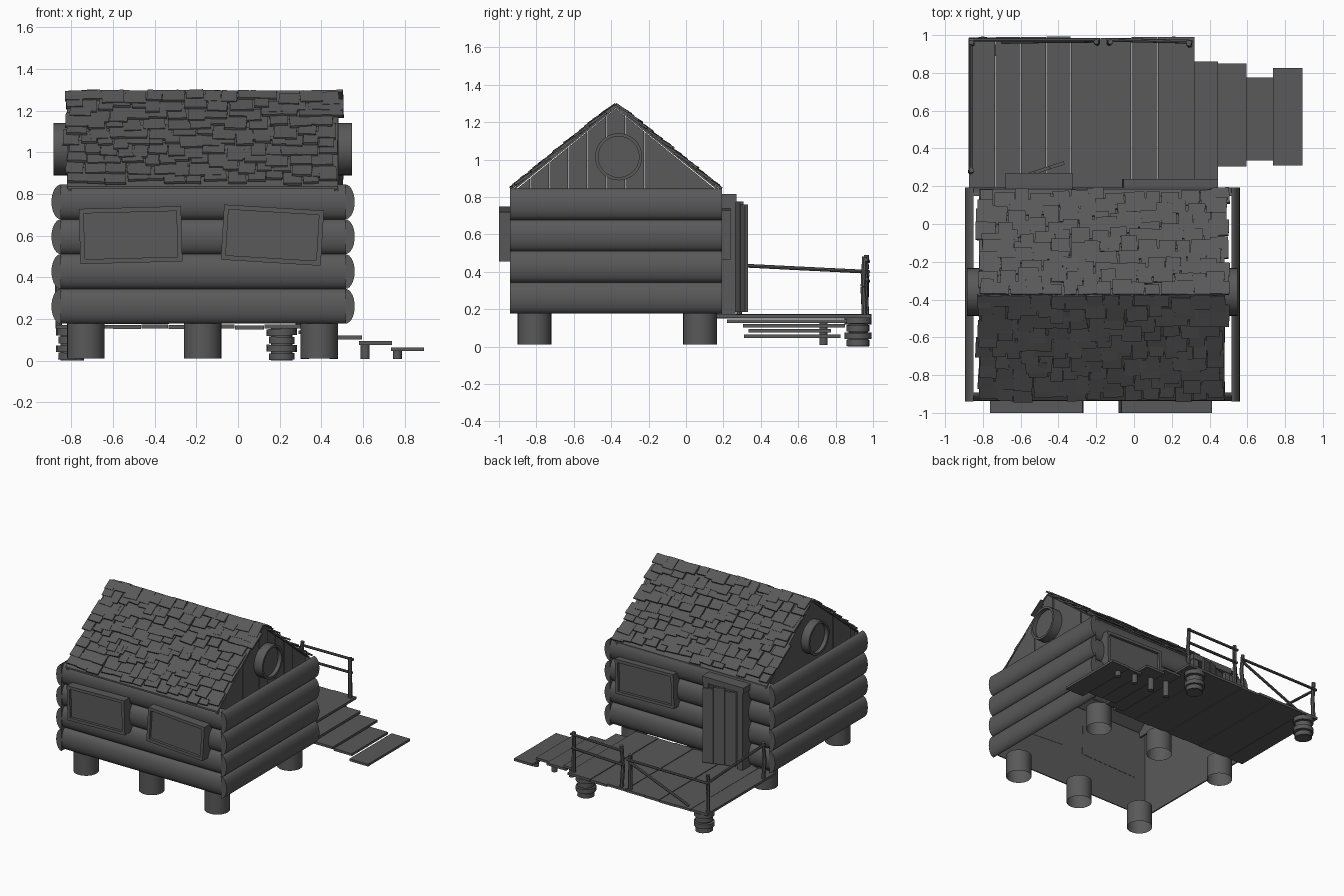
import bpy, bmesh, random
from math import sin, cos, pi, atan2, radians
from mathutils import Matrix, Vector

if "Cube" in bpy.data.objects:
    bpy.data.objects.remove(bpy.data.objects["Cube"])

random.seed(4)
dark = bpy.data.materials.new("dark_wood")
dark.diffuse_color = (0.1, 0.1, 0.1, 1)
dark.use_nodes = True
dark.node_tree.nodes["Principled BSDF"].inputs["Base Color"].default_value = dark.diffuse_color


def finish(name, bm, smooth=False):
    bmesh.ops.recalc_face_normals(bm, faces=bm.faces)
    me = bpy.data.meshes.new(name)
    bm.to_mesh(me)
    bm.free()
    me.materials.append(dark)
    ob = bpy.data.objects.new(name, me)
    bpy.context.collection.objects.link(ob)
    if smooth:
        bpy.ops.object.select_all(action='DESELECT')
        ob.select_set(True)
        bpy.context.view_layer.objects.active = ob
        bpy.ops.object.shade_smooth_by_angle(angle=radians(40))
    return ob


def add_box(bm, size, mat):
    return bmesh.ops.create_cube(bm, size=1, matrix=mat @ Matrix.Diagonal((*size, 1)))


def span(bm, x, y, z):
    """Box given by its (min, max) ranges."""
    mid = Vector([(a + b) / 2 for a, b in (x, y, z)])
    add_box(bm, [b - a for a, b in (x, y, z)], Matrix.Translation(mid))


def add_prism(bm, pts, offset):
    f = bm.faces.new([bm.verts.new(p) for p in pts])
    r = bmesh.ops.extrude_face_region(bm, geom=[f])
    bmesh.ops.translate(bm, vec=offset, verts=[v for v in r['geom'] if isinstance(v, bmesh.types.BMVert)])


def add_rod(bm, a, b, r, n=8, caps=True):
    a, b = Vector(a), Vector(b)
    q = (b - a).to_track_quat('Z', 'Y').to_matrix().to_4x4()
    bmesh.ops.create_cone(bm, cap_ends=caps, segments=n, radius1=r, radius2=r,
                          depth=(b - a).length, matrix=Matrix.Translation((a + b) / 2) @ q)


def recess(bm, direction, width, depth):
    """Sink a pane into the face that looks along direction."""
    bm.normal_update()
    f = max(bm.faces, key=lambda f: f.normal.dot(Vector(direction)))
    bmesh.ops.inset_region(bm, faces=[f], thickness=width)
    r = bmesh.ops.extrude_face_region(bm, geom=[f])
    bmesh.ops.translate(bm, vec=Vector(direction) * -depth,
                        verts=[v for v in r['geom'] if isinstance(v, bmesh.types.BMVert)])
    bmesh.ops.delete(bm, geom=[f], context='FACES')


X0, X1, Y0, Y1 = -0.85, 0.515, -0.892, 0.148
ZB, ZT, BULGE, H = 0.177, 0.845, 0.045, 0.167

# hollow cabin: half-round logs with flat inner faces, open underneath
arc = [(cos(t), sin(t)) for t in [-pi / 2 + pi * i / 14 for i in range(15)]]
bm = bmesh.new()
for k in range(4):
    zc = ZB + H * (k + 0.5)
    for base, s in ((X0, -1), (X1, 1)):
        add_prism(bm, [(base + s * BULGE * c, -0.94, zc + H / 2 * d) for c, d in arc], (0, 1.133, 0))
    for base, s in ((Y0, -1), (Y1, 1)):
        add_prism(bm, [(X0, base + s * BULGE * c, zc + H / 2 * d) for c, d in arc], (X1 - X0, 0, 0))
finish("wall_logs", bm, True)

# foundation posts, open tubes
bm = bmesh.new()
for x in (-0.73, -0.17, 0.39):
    for y in (-0.81, 0.075):
        add_rod(bm, (x, y, 0.01), (x, y, 0.18), 0.09, 32, caps=False)
finish("foundation_posts", bm, True)

# crooked windows, two in front and one behind
for name, x, y, w, tilt, d in (("front_window_left", -0.515, -0.945, 0.49, -1.5, -1),
                               ("front_window_right", 0.165, -0.945, 0.48, 3.5, -1),
                               ("back_window", 0.19, 0.182, 0.50, 1.5, 1)):
    bm = bmesh.new()
    add_box(bm, (w, 0.11, 0.265), Matrix.Translation((x, y, 0.602)) @ Matrix.Rotation(radians(tilt), 4, 'Y'))
    recess(bm, (0, d, 0), 0.032, 0.02)
    finish(name, bm)

# thin roof decks
RY, RZ, EY, EZ = -0.375, 1.285, 0.185, 0.83
HALF = EY - RY
ANG = atan2(RZ - EZ, HALF)
bm = bmesh.new()
for s in (-1, 1):
    add_prism(bm, [(-0.82, RY, RZ + 0.006), (-0.82, RY + s * HALF, EZ + 0.006),
                   (-0.82, RY + s * HALF, EZ - 0.006), (-0.82, RY, RZ - 0.010)], (1.30, 0, 0))
finish("roof_deck", bm)

# ragged shingles, lower edges lifted
bm = bmesh.new()
rows, step = 10, 0.069
for s in (-1, 1):
    down = Vector((0, s * cos(ANG), -sin(ANG)))
    up = Vector((0, s * sin(ANG), cos(ANG)))
    frame = Matrix((Vector((1, 0, 0)), down, up)).transposed().to_4x4()
    for i in range(rows):
        x = -0.84 + random.uniform(0, 0.04)
        while x < 0.45:
            w = random.uniform(0.065, 0.11)
            end = min(step * (i + 1) + random.uniform(-0.015, 0.04), 0.715)
            ln = min(random.uniform(0.09, 0.13), end + 0.004)
            pos = Vector((min(x + w / 2, 0.505 - w / 2), RY, RZ)) + down * (end - ln / 2)
            pos += up * random.uniform(0.008, 0.014)
            add_box(bm, (w, ln, 0.012), Matrix.Translation(pos) @ frame
                    @ Matrix.Rotation(radians(random.uniform(-4, 4)), 4, 'Z')
                    @ Matrix.Rotation(random.uniform(0.06, 0.15), 4, 'X'))
            x += w * random.uniform(0.95, 1.15)
finish("roof_shingles", bm)

# gable planks following the roof slope
bm = bmesh.new()
n = 11
pw = 2 * HALF / n
roof = lambda y: RZ - 0.012 - abs(y - RY) * (RZ - EZ) / HALF
for face, s in ((-0.80, -1), (0.46, 1)):
    for i in range(n):
        a = RY - HALF + pw * i + 0.001
        b = a + pw - 0.002
        ys = [a, RY, b] if a < RY < b else [a, b]
        bot = EZ - 0.02
        pts = [(face, b, bot), (face, a, bot)] + [(face, y, max(roof(y), bot + 0.002)) for y in ys]
        add_prism(bm, pts, (s * random.uniform(0.012, 0.025), 0, 0))
finish("gable_planks", bm)

# round gable windows
for name, a, b, s in (("round_window_left", -0.78, -0.885, -1), ("round_window_right", 0.44, 0.548, 1)):
    bm = bmesh.new()
    add_rod(bm, (a, -0.36, 1.015), (b, -0.36, 1.015), 0.126, 32)
    recess(bm, (s, 0, 0), 0.017, 0.03)
    finish(name, bm, True)

# door frame and half-open plank door
bm = bmesh.new()
span(bm, (-0.67, -0.625), (0.147, 0.265), (0.175, 0.80))
span(bm, (-0.375, -0.33), (0.147, 0.265), (0.175, 0.80))
span(bm, (-0.68, -0.325), (0.147, 0.27), (0.77, 0.815))
span(bm, (-0.63, -0.37), (0.147, 0.20), (0.175, 0.78))
finish("door_frame", bm)
bm = bmesh.new()
hinge = Matrix.Translation((-0.605, 0.247, 0)) @ Matrix.Rotation(radians(18), 4, 'Z')
for i, top in enumerate((0.755, 0.775, 0.76)):
    add_box(bm, (0.079, 0.018, top - 0.185), hinge @ Matrix.Translation((0.042 + 0.083 * i, 0, (top + 0.185) / 2)))
finish("door", bm)

# porch planks
bm = bmesh.new()
edges = (-0.875, -0.735, -0.60, -0.465, -0.335, -0.175, -0.015, 0.125, 0.32)
for a, b in zip(edges, edges[1:]):
    z = random.uniform(-0.003, 0.003)
    span(bm, (a + 0.001, b - 0.001), (0.155, 0.988 + random.uniform(-0.006, 0.004)), (0.153 + z, 0.171 + z))
finish("porch_planks", bm)

# stacked porch feet
bm = bmesh.new()
for x in (-0.80, 0.21):
    for k, r in enumerate((0.062, 0.073, 0.062, 0.073)):
        dx, z = random.uniform(-0.001, 0.001), 0.003 + 0.039 * k
        add_rod(bm, (x + dx, 0.92, z), (x - dx, 0.92, z + 0.033), r, 16)
    add_rod(bm, (x, 0.92, 0), (x, 0.92, 0.16), 0.052, 16)
finish("porch_feet", bm, True)

# descending steps, each with one leg
bm = bmesh.new()
for x0, x1, y0, y1, z in ((0.29, 0.445, 0.22, 0.86, 0.136), (0.43, 0.595, 0.305, 0.85, 0.111),
                          (0.58, 0.738, 0.335, 0.775, 0.085), (0.735, 0.893, 0.31, 0.825, 0.055)):
    span(bm, (x0, x1), (y0, y1), (z - 0.009, z + 0.009))
    add_rod(bm, (x0 + 0.03, 0.735, 0.008), (x0 + 0.03, 0.735, z), 0.021, 12)
finish("steps", bm)

# crooked railing posts and rails
bm = bmesh.new()
for x, y, top in ((-0.86, 0.962, 0.46), (-0.20, 0.965, 0.44), (-0.125, 0.965, 0.49),
                  (0.29, 0.955, 0.48), (-0.86, 0.285, 0.45)):
    mid = (x + random.uniform(-0.008, 0.008), y - 0.008, 0.32)
    add_rod(bm, (x, y, 0.155), mid, 0.015)
    add_rod(bm, mid, (x, y, top), 0.014)
finish("railing_posts", bm)
bm = bmesh.new()
for a, b in (((-0.145, 0.975, 0.455), (0.31, 0.965, 0.465)), ((-0.14, 0.975, 0.35), (0.30, 0.965, 0.36)),
             ((-0.875, 0.975, 0.40), (-0.18, 0.975, 0.40)), ((-0.70, 0.965, 0.18), (-0.19, 0.97, 0.385)),
             ((-0.865, 0.975, 0.40), (-0.865, 0.27, 0.435))):
    add_rod(bm, a, b, 0.010)
finish("railing_rails", bm)
